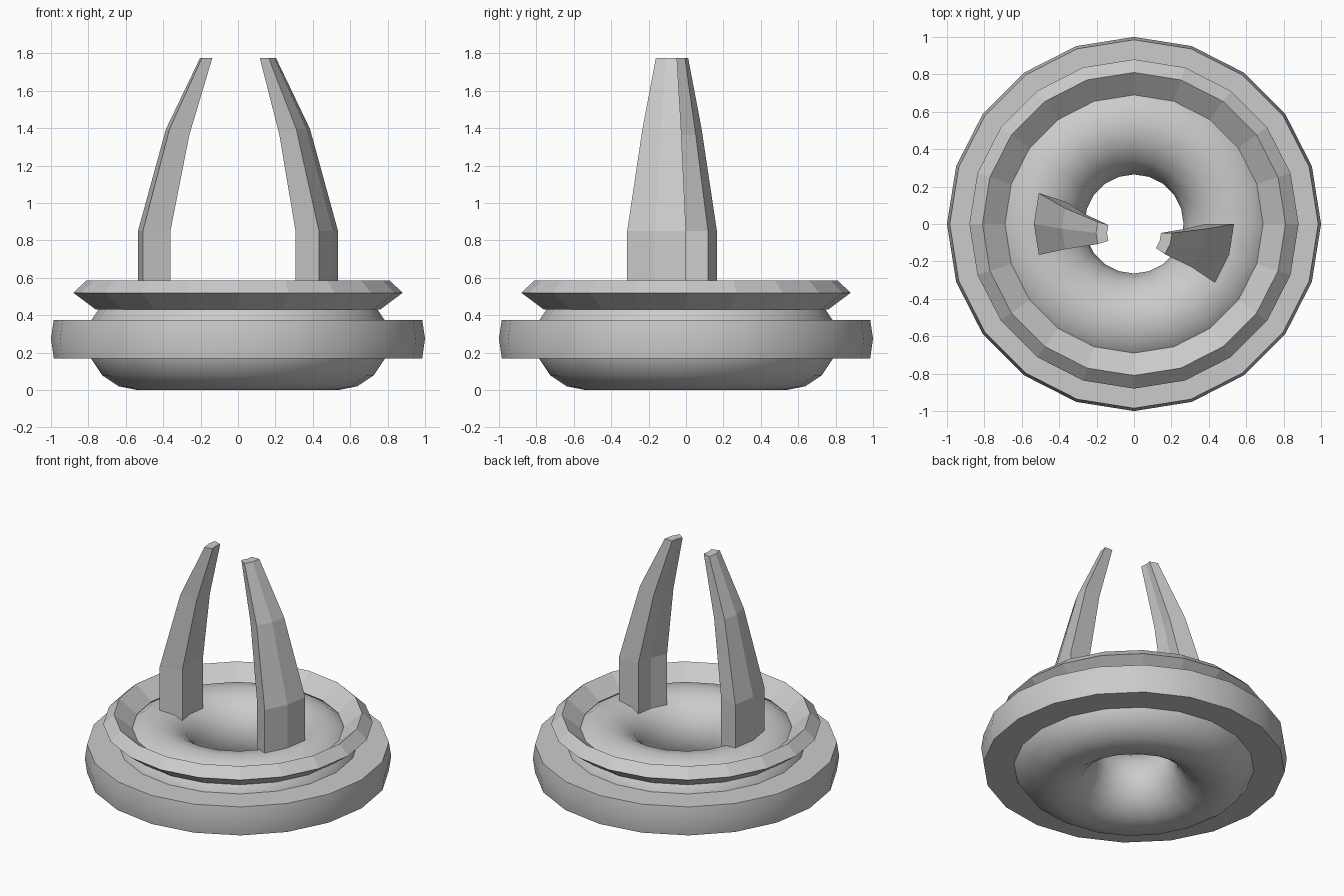
import bpy, math

if "Cube" in bpy.data.objects:
    bpy.data.objects.remove(bpy.data.objects["Cube"])

SIDES = 20


def make_object(name, verts, faces, smooth_angle=None):
    mesh = bpy.data.meshes.new(name)
    mesh.from_pydata(verts, [], faces)
    obj = bpy.data.objects.new(name, mesh)
    bpy.context.collection.objects.link(obj)
    bpy.ops.object.select_all(action='DESELECT')
    obj.select_set(True)
    bpy.context.view_layer.objects.active = obj
    bpy.ops.object.mode_set(mode='EDIT')
    bpy.ops.mesh.select_all(action='SELECT')
    bpy.ops.mesh.normals_make_consistent(inside=False)
    bpy.ops.object.mode_set(mode='OBJECT')
    if smooth_angle:
        bpy.ops.object.shade_smooth_by_angle(angle=math.radians(smooth_angle))
    return obj


def lathe(name, profile, smooth_angle=None):
    """Revolve a closed (radius, z) profile around z."""
    n = len(profile)
    verts, faces = [], []
    for i in range(SIDES):
        a = 2 * math.pi * i / SIDES
        verts += [(r * math.cos(a), r * math.sin(a), z) for r, z in profile]
        j = (i + 1) % SIDES
        for k in range(n):
            m = (k + 1) % n
            faces.append((i * n + k, j * n + k, j * n + m, i * n + m))
    return make_object(name, verts, faces, smooth_angle)


def prong(name, start_angle):
    """Two-segment slice of a ring, tapering toward a shared centre."""
    angles = [math.radians(start_angle + 18 * i) for i in range(3)]
    section = [(0.535, a) for a in angles] + [(0.38, a) for a in reversed(angles)]
    # z, x scale, y scale, tilt of the level across its thickness
    levels = [(0.40, 1, 1, 0), (0.85, 1, 1, 0), (1.38, 0.72, 0.66, 0.2), (1.775, 0.38, 0.36, 0)]
    cy = -0.075
    verts, faces = [], []
    for z, sx, sy, tilt in levels:
        for r, a in section:
            verts.append((r * math.cos(a) * sx, cy + (r * math.sin(a) - cy) * sy,
                          z + tilt * (r - 0.4575)))
    for lv in range(len(levels) - 1):
        for k in range(6):
            m = (k + 1) % 6
            faces.append((lv * 6 + k, lv * 6 + m, lv * 6 + 6 + m, lv * 6 + 6 + k))
    # end caps as two quads each
    for base in (0, 6 * (len(levels) - 1)):
        faces += [(base, base + 1, base + 4, base + 5), (base + 1, base + 2, base + 3, base + 4)]
    return make_object(name, verts, faces)


# Round smooth base with a central hole
tube = [(0.535 + 0.27 * math.cos(2 * math.pi * i / 16),
         0.27 + 0.27 * math.sin(2 * math.pi * i / 16)) for i in range(16)]
lathe("base_torus", tube, 60)

# Wide outer band
lathe("outer_band", [(0.74, 0.17), (0.985, 0.17), (1.0, 0.275), (0.985, 0.375), (0.74, 0.375)], 30)

# Diamond-section upper rim
lathe("upper_rim", [(0.76, 0.43), (0.88, 0.52), (0.81, 0.587), (0.69, 0.49)])

# Two converging prongs
prong("left_prong", 162)
prong("right_prong", -36)
